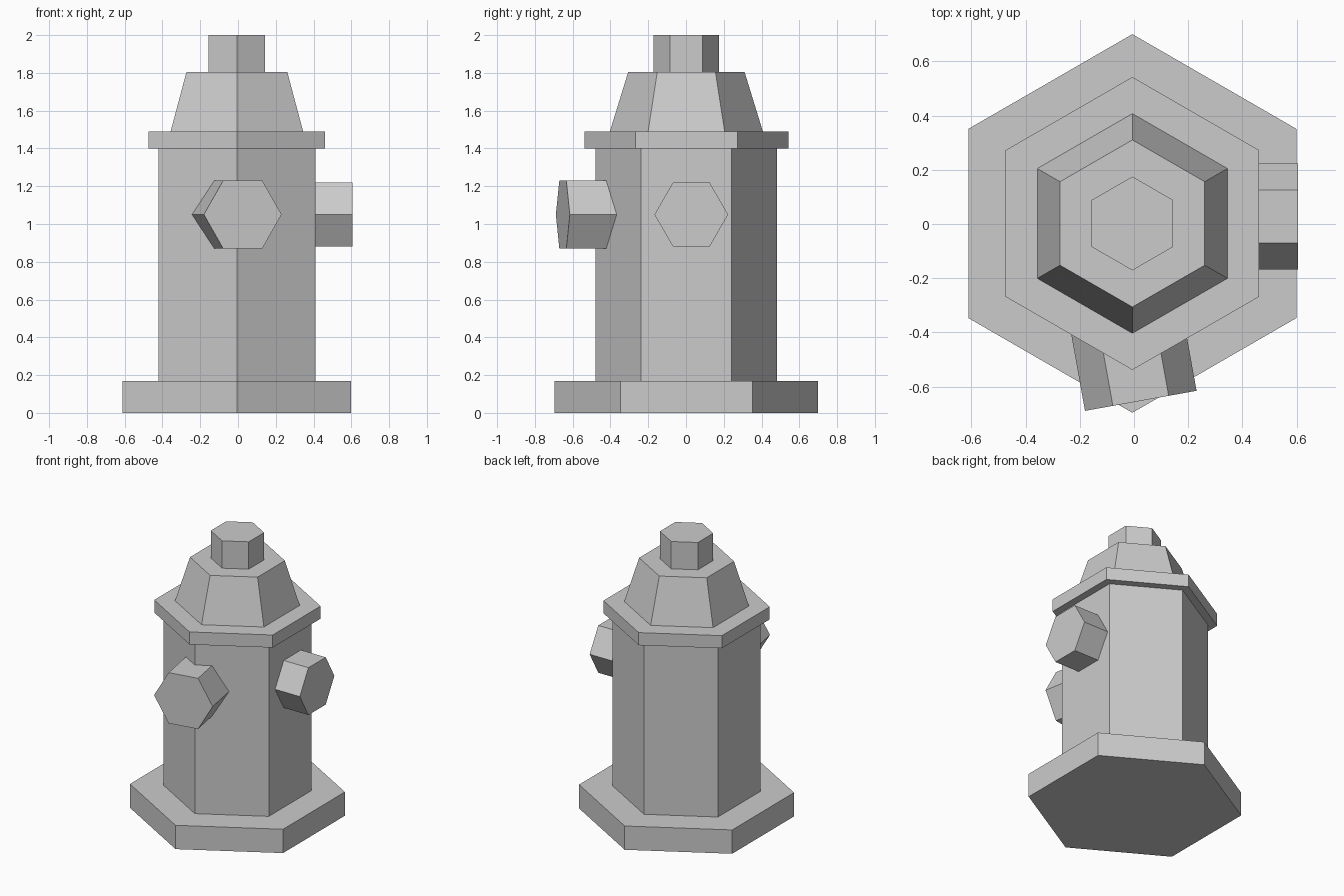
import bpy
import bmesh
from math import cos, sin, pi, radians
from mathutils import Matrix

if "Cube" in bpy.data.objects:
    bpy.data.objects.remove(bpy.data.objects["Cube"])


def hex_lathe(name, profile, matrix, start=0.0):
    """Stack six-sided rings from (radius, height) pairs and cap both ends."""
    bm = bmesh.new()
    rings = []
    for r, z in profile:
        rings.append([bm.verts.new((r * cos(start + i * pi / 3),
                                    r * sin(start + i * pi / 3), z)) for i in range(6)])
    for a, b in zip(rings, rings[1:]):
        for i in range(6):
            j = (i + 1) % 6
            bm.faces.new((a[i], a[j], b[j], b[i]))
    bm.faces.new(rings[0][::-1])
    bm.faces.new(rings[-1])
    bm.normal_update()
    mesh = bpy.data.meshes.new(name)
    bm.to_mesh(mesh)
    bm.free()
    obj = bpy.data.objects.new(name, mesh)
    obj.matrix_world = matrix
    bpy.context.collection.objects.link(obj)
    return obj


def nozzle(name, radius, length, end, yaw):
    """Hexagonal outlet whose outer face is centred on end, pointing along yaw."""
    m = (Matrix.Translation(end) @ Matrix.Rotation(yaw, 4, 'Z')
         @ Matrix.Rotation(pi / 2, 4, 'Y'))
    return hex_lathe(name, [(radius, -length), (radius, 0)], m, pi / 2)


# Barrel: base plate, column, collar, tapered bonnet and top nut
hex_lathe("hydrant_barrel", [
    (0.698, 0), (0.698, 0.17),
    (0.48, 0.17), (0.48, 1.4),
    (0.54, 1.4), (0.54, 1.49),
    (0.405, 1.49), (0.308, 1.805),
    (0.173, 1.805), (0.173, 2.0),
], Matrix.Translation((-0.006, 0.002, 0)), pi / 2)

# Outlets
nozzle("front_outlet", 0.209, 0.38, (0.025, -0.652, 1.05), radians(-79.8))
nozzle("side_outlet", 0.195, 0.21, (0.605, 0.028, 1.05), 0)
